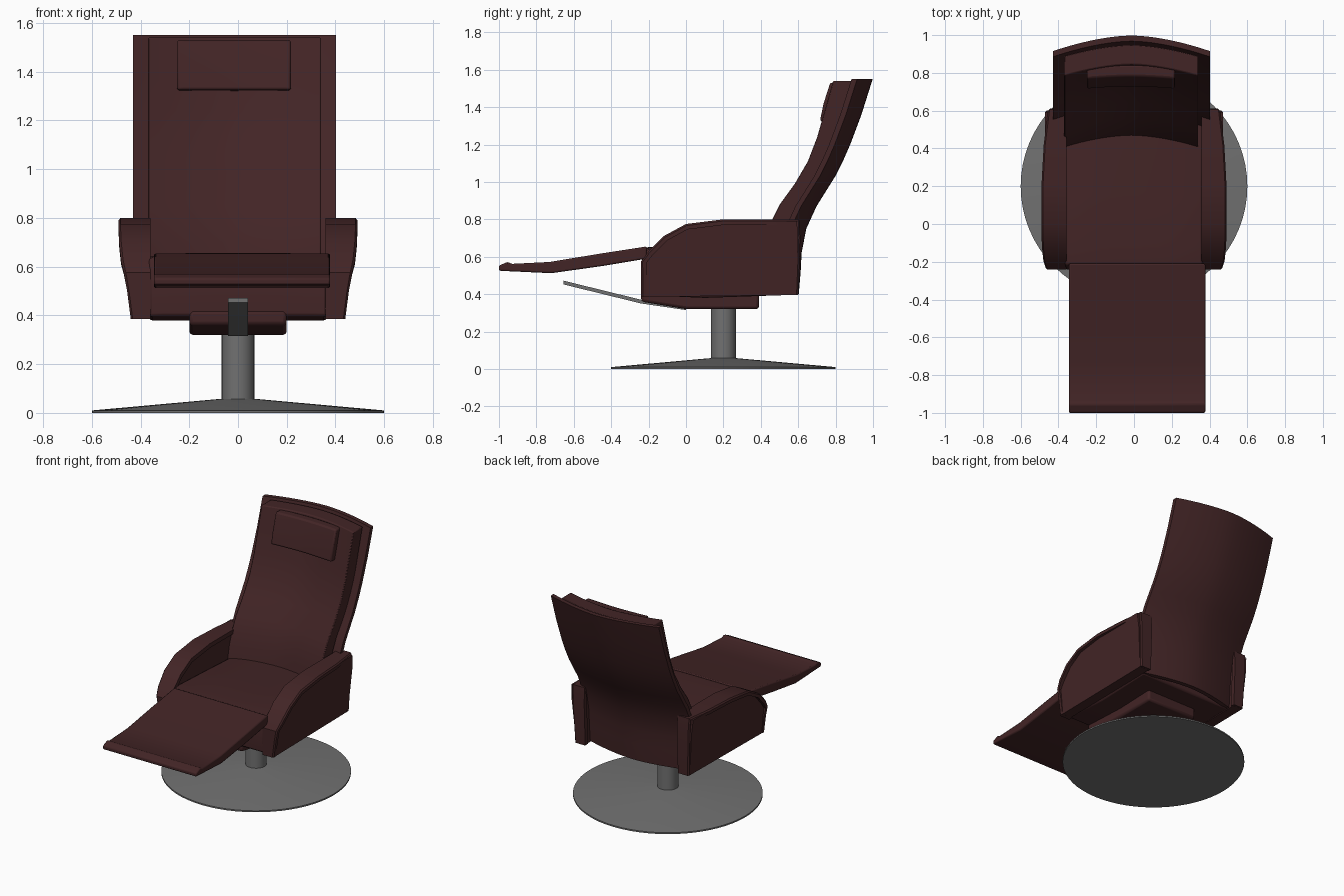
import bpy, bmesh, math

if "Cube" in bpy.data.objects:
    bpy.data.objects.remove(bpy.data.objects["Cube"])


def material(name, rgb):
    m = bpy.data.materials.new(name)
    m.diffuse_color = (*rgb, 1)
    m.use_nodes = True
    m.node_tree.nodes["Principled BSDF"].inputs["Base Color"].default_value = m.diffuse_color
    return m


leather = material("dark_brown_leather", (0.055, 0.018, 0.019))
metal = material("grey_metal", (0.165, 0.165, 0.165))


def loft(name, rings, mat, bevel=0.0, mirror=False, angle=35):
    """Skin a row of equal rings and cap both ends."""
    bm = bmesh.new()
    vs = [[bm.verts.new(p) for p in r] for r in rings]
    n = len(rings[0])
    for a, b in zip(vs, vs[1:]):
        for i in range(n):
            j = (i + 1) % n
            bm.faces.new((a[i], a[j], b[j], b[i]))
    bm.faces.new(vs[0])
    bm.faces.new(vs[-1][::-1])
    bmesh.ops.recalc_face_normals(bm, faces=bm.faces)
    me = bpy.data.meshes.new(name)
    bm.to_mesh(me)
    bm.free()
    me.materials.append(mat)
    ob = bpy.data.objects.new(name, me)
    bpy.context.collection.objects.link(ob)
    bpy.ops.object.select_all(action='DESELECT')
    ob.select_set(True)
    bpy.context.view_layer.objects.active = ob
    bpy.ops.object.shade_smooth_by_angle(angle=math.radians(angle))
    if bevel:
        b = ob.modifiers.new("soft_edges", 'BEVEL')
        b.width, b.segments, b.limit_method = bevel, 2, 'ANGLE'
        b.angle_limit = math.radians(40)
    if mirror:
        ob.modifiers.new("mirror", 'MIRROR')
    return ob


def extrude(name, profile, x0, x1, mat, **kw):
    """Extrude a (y, z) profile across x."""
    return loft(name, [[(x, y, z) for y, z in profile] for x in (x0, x1)], mat, **kw)


def bowed(name, front, back, x0, x1, bow, mat, steps=16, **kw):
    """Slab whose middle is bowed backwards."""
    rings = []
    for k in range(steps + 1):
        t = 2 * k / steps - 1
        d = bow * (1 - abs(t) ** 1.7)
        x = x0 + (x1 - x0) * k / steps
        rings.append([(x, y + d, z) for y, z in front + back[::-1]])
    return loft(name, rings, mat, **kw)


def disc_stack(name, levels, cy, mat, n=64):
    rings = [[(r * math.cos(2 * math.pi * i / n), cy + r * math.sin(2 * math.pi * i / n), z)
              for i in range(n)] for r, z in levels]
    return loft(name, rings, mat, angle=30)


# Swivel base and column
disc_stack("base_disc", [(0.6, 0), (0.6, 0.01), (0.067, 0.058)], 0.2, metal)
disc_stack("column", [(0.067, 0.05), (0.067, 0.34)], 0.2, metal, 32)

# Mechanism housing and footrest lever under the seat
extrude("mechanism_housing", [(-0.24, 0.36), (0, 0.32), (0.39, 0.32), (0.39, 0.42), (-0.24, 0.42)],
        -0.2, 0.2, leather, bevel=0.015)
extrude("footrest_lever", [(-0.655, 0.472), (-0.655, 0.452), (-0.24, 0.35), (0, 0.315),
                           (0, 0.335), (-0.24, 0.37)], -0.042, 0.042, metal)

# Seat cushion, gently crowned across its width
rings = []
for k in range(13):
    t = 2 * k / 12 - 1
    c = 0.015 * (1 - t ** 4)
    rings.append([(0.365 * t, y, z) for y, z in [
        (-0.235, 0.395), (-0.24, 0.57), (-0.215, 0.635 + c), (-0.12, 0.642 + c),
        (0.15, 0.63 + c), (0.53, 0.61 + c), (0.53, 0.395), (0.1, 0.38)]])
loft("seat", rings, leather, bevel=0.012)

# Extended footrest with a raised lip at the end
extrude("footrest", [(-0.21, 0.655), (-0.45, 0.618), (-0.73, 0.572), (-0.93, 0.562), (-0.955, 0.572),
                     (-1.0, 0.552), (-1.0, 0.525), (-0.72, 0.512), (-0.45, 0.55), (-0.21, 0.59)],
        -0.345, 0.378, leather, bevel=0.008)

# Backrest: outer shell and padded front
heights = [0.40, 0.52, 0.62, 0.75, 0.87, 0.95, 1.03, 1.12, 1.20, 1.36, 1.55]
rear = [0.520, 0.530, 0.535, 0.560, 0.615, 0.665, 0.715, 0.760, 0.795, 0.855, 0.915]
shell_back = list(zip(rear, heights))
shell_front = [(y - 0.03, z) for y, z in shell_back]
bowed("back_shell", shell_front, shell_back, -0.43, 0.403, 0.083, leather)

pad_front = [(0.40, 0.58), (0.425, 0.70), (0.46, 0.80), (0.50, 0.88), (0.58, 0.99),
             (0.65, 1.11), (0.70, 1.24), (0.737, 1.37), (0.785, 1.54)]
pad_back = [(y + 0.105, z) for y, z in pad_front]
bowed("back_pad", pad_front, pad_back, -0.37, 0.34, 0.06, leather, bevel=0.006)

# Headrest pillow
bowed("headrest", [(0.715, 1.325), (0.735, 1.42), (0.77, 1.53)],
      [(0.80, 1.32), (0.81, 1.42), (0.83, 1.53)], -0.25, 0.217, 0.012, leather, bevel=0.01)

# Armrest padding: a band following the side outline (y, z, outer x)
band = [(-0.24, 0.385, 0.44), (-0.24, 0.50, 0.455), (-0.24, 0.575, 0.468), (-0.20, 0.63, 0.48),
        (-0.12, 0.71, 0.488), (0.0, 0.775, 0.49), (0.2, 0.80, 0.49), (0.42, 0.80, 0.478),
        (0.605, 0.80, 0.455), (0.612, 0.70, 0.452), (0.60, 0.395, 0.44)]
rings = []
for i, (y, z, w) in enumerate(band):
    a, b = band[max(i - 1, 0)], band[min(i + 1, len(band) - 1)]
    ty, tz = b[0] - a[0], b[1] - a[1]
    s = 0.03 / math.hypot(ty, tz)
    iy, iz = y + tz * s, z - ty * s
    rings.append([(0.358, y, z), (w - 0.008, y, z), (w, y + tz * s * 0.3, z - ty * s * 0.3),
                  (w, iy, iz), (0.358, iy, iz)])
loft("armrest_padding", rings, leather, mirror=True)

# Armrest side panels, flaring outwards towards the top
outline = [(y + (0.2 - y) * 0.03, z - 0.01) for y, z, w in band]
outline[0], outline[-1] = (-0.225, 0.385), (0.585, 0.395)
loft("armrest_panel", [[(0.366, y, z) for y, z in outline],
                       [(0.438 + 0.08 * (z - 0.385), y, z) for y, z in outline]],
     leather, mirror=True)
